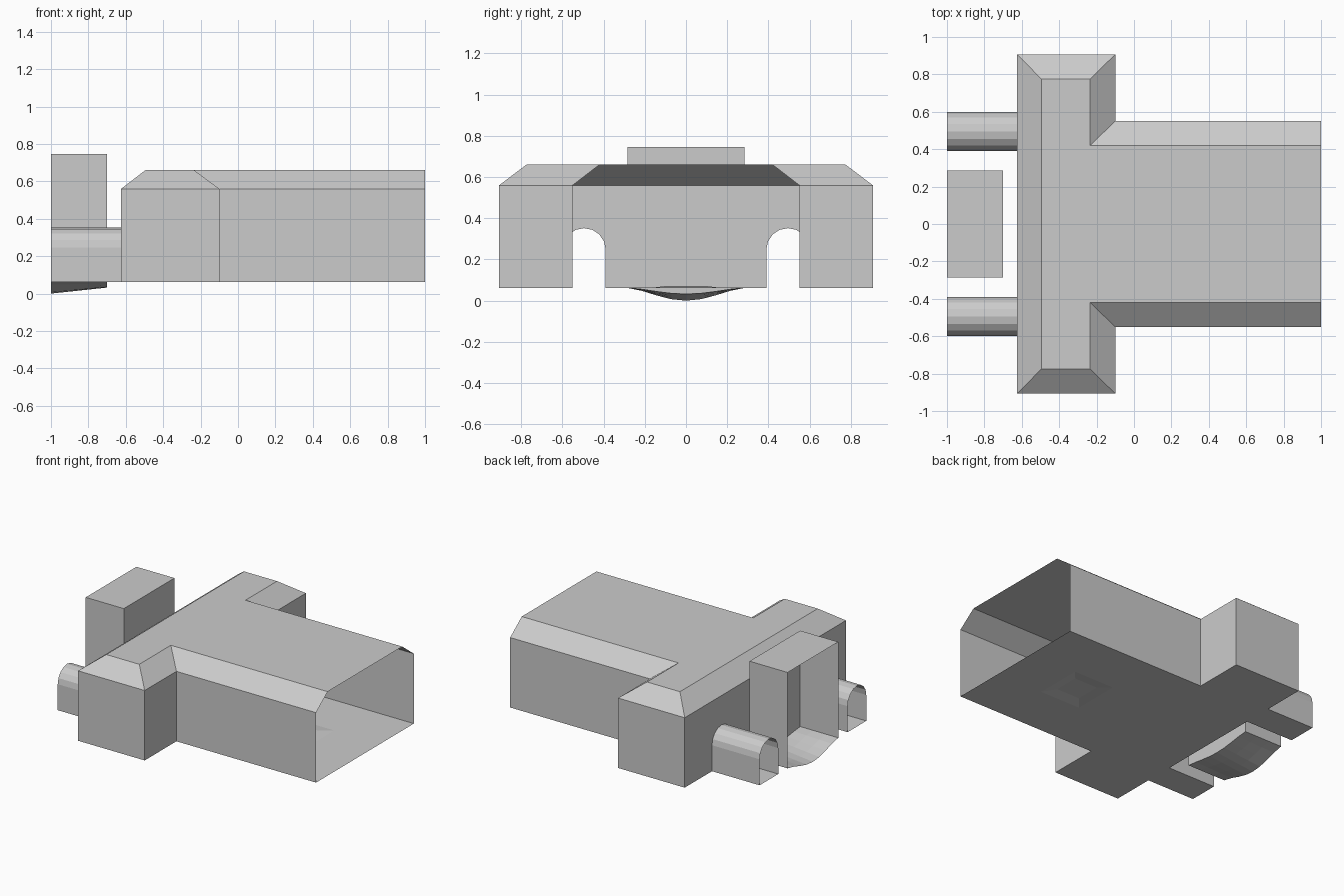
import bpy, bmesh, math

if "Cube" in bpy.data.objects:
    bpy.data.objects.remove(bpy.data.objects["Cube"])

Z0, ZW, ZT = 0.062, 0.56, 0.66      # floor, wall top, roof
XB = -0.625                         # back wall position


def build(name, faces):
    """Make an object from a list of polygons given as 3D points."""
    me = bpy.data.meshes.new(name)
    bm = bmesh.new()
    for f in faces:
        bm.faces.new([bm.verts.new(p) for p in f])
    bmesh.ops.remove_doubles(bm, verts=bm.verts, dist=0.0005)
    bmesh.ops.recalc_face_normals(bm, faces=bm.faces)
    bm.to_mesh(me)
    bm.free()
    ob = bpy.data.objects.new(name, me)
    bpy.context.collection.objects.link(ob)
    return ob


def arch(side, r, n=8):
    """Arch profile (y, z) from low y to high y."""
    yc, zc = side * 0.495, 0.247
    pts = [(yc - r * math.cos(math.pi * i / n), zc + r * math.sin(math.pi * i / n))
           for i in range(n + 1)]
    return [(yc - r, Z0)] + pts + [(yc + r, Z0)]


def strip(a, b):
    """Quads between two equally long point rows."""
    return [[a[i], a[i + 1], b[i + 1], b[i]] for i in range(len(a) - 1)]


# Body: T-shaped shell with sloped roof edges, open at the +x end
outer = [(1, -.55), (-.1, -.55), (-.1, -.907), (XB, -.907),
         (XB, .907), (-.1, .907), (-.1, .55), (1, .55)]
inner = [(1, -.42), (-.235, -.42), (-.235, -.775), (-.495, -.775),
         (-.495, .775), (-.235, .775), (-.235, .42), (1, .42)]
low = [(x, y, Z0) for x, y in outer]
mid = [(x, y, ZW) for x, y in outer]
top = [(x, y, ZT) for x, y in inner]
faces = strip(mid, top) + [top]
faces += [q for i, q in enumerate(strip(low, mid)) if i != 3]

# Back wall with arched openings, each framed by a flush ring
wall = [(XB, -.907, Z0)]
for s in (-1, 1):
    big = [(XB, y, z) for y, z in arch(s, .145)]
    small = [(XB, y, z) for y, z in arch(s, .105)]
    wall += big
    faces += strip(big, small)
wall += [(XB, .907, Z0), (XB, .907, ZW), (XB, -.907, ZW)]
faces.append(wall)

# Floor with a shallow square recess
sq = [(-1, -1), (1, -1), (1, 1), (-1, 1), (-1, -1)]
rim = [(.48 + .16 * a, .17 * b, Z0) for a, b in sq]
cap = [(.48 + .09 * a, .09 * b, Z0 + .01) for a, b in sq]
faces += strip(rim, cap) + [cap[:4]]
x0, x1 = rim[0][0], rim[1][0]
faces += [
    [(1, -.55, Z0), (x1, -.17, Z0), (x1, .17, Z0), (1, .55, Z0)],
    [(1, -.55, Z0), (-.1, -.55, Z0), (x0, -.17, Z0), (x1, -.17, Z0)],
    [(1, .55, Z0), (-.1, .55, Z0), (x0, .17, Z0), (x1, .17, Z0)],
    [(-.1, -.55, Z0), (-.1, .55, Z0), (x0, .17, Z0), (x0, -.17, Z0)],
    [(XB, -.907, Z0), (-.1, -.907, Z0), (-.1, .907, Z0), (XB, .907, Z0)]]
build("body_shell", faces)

# Arched side tunnels, open at both ends
for s, label in ((-1, "right"), (1, "left")):
    prof = arch(s, .105)
    prof.append(prof[0])
    build("tunnel_" + label, strip([(-1, y, z) for y, z in prof],
                                   [(XB, y, z) for y, z in prof]))

# Tall rear box: open at -x, with a sagging underside
xa, xb, w, h, n = -1.0, -.7, .285, .745, 8
ys = [w * (2 * i / n - 1) for i in range(n + 1)]


def sag(x, y):
    depth = .062 - .032 * (x - xa) / (xb - xa)
    return Z0 - depth * (.5 + .5 * math.cos(math.pi * y / w)) ** .75


xs = [xa, -.9, -.8, xb]
rows = [[(x, y, sag(x, y)) for y in ys] for x in xs]
box = []
for a, b in zip(rows, rows[1:]):
    box += strip(a, b)
box.append([(xa, -w, h), (xb, -w, h), (xb, w, h), (xa, w, h)])
box.append(rows[-1] + [(xb, w, h), (xb, -w, h)])
for k in (0, -1):
    box.append([r[k] for r in rows] + [(xb, ys[k], h), (xa, ys[k], h)])
build("rear_box", box)
